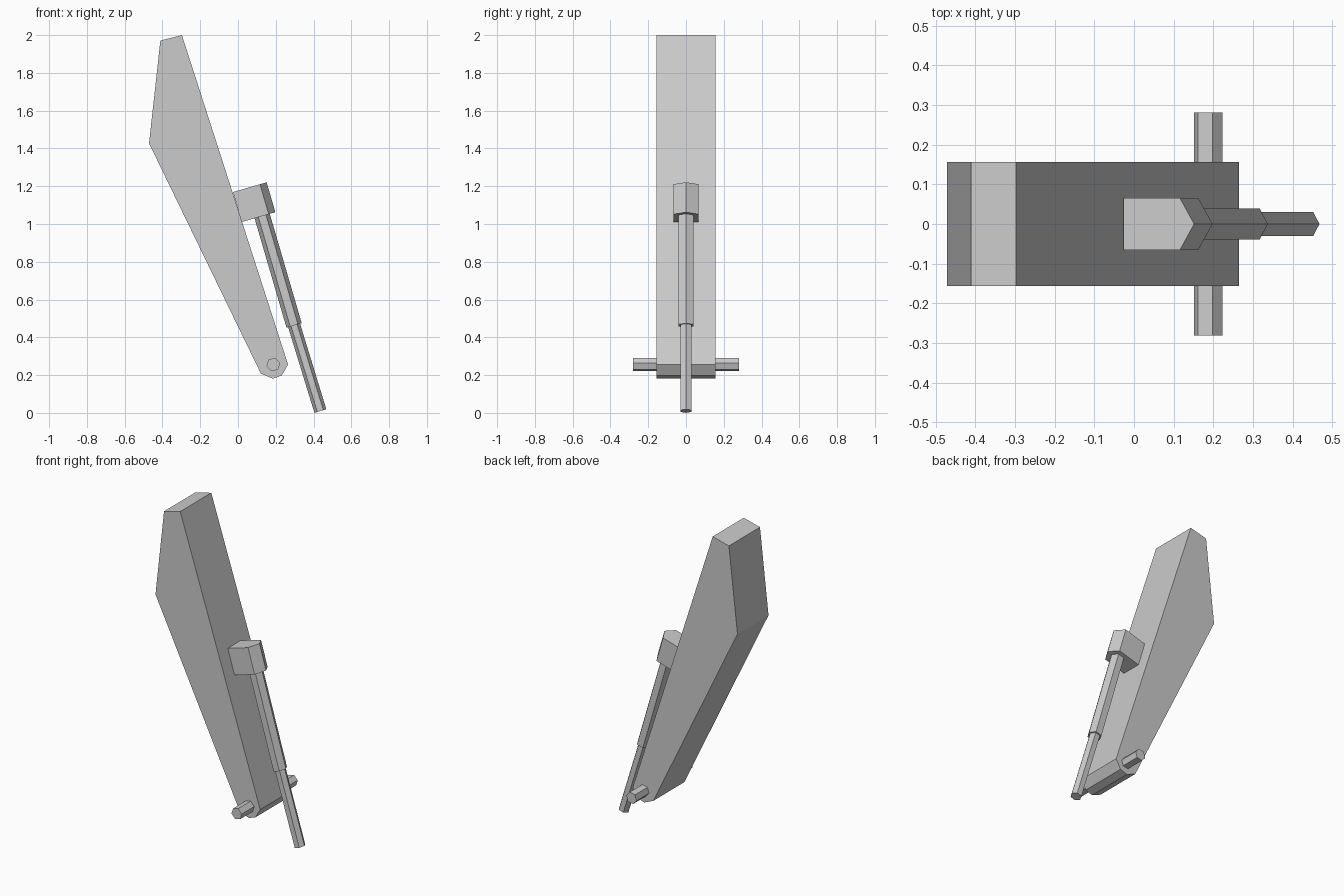
import bpy, bmesh
from math import cos, sin, pi, radians
from mathutils import Vector

if "Cube" in bpy.data.objects:
    bpy.data.objects.remove(bpy.data.objects["Cube"])


def prism(name, profile, u, v, start, end):
    """Extrude a 2D profile (on axes u, v) from start to end."""
    bm = bmesh.new()
    start, end = Vector(start), Vector(end)
    u, v = Vector(u), Vector(v)
    face = bm.faces.new([bm.verts.new(start + u * a + v * b) for a, b in profile])
    ext = bmesh.ops.extrude_face_region(bm, geom=[face], use_keep_orig=True)
    moved = [g for g in ext["geom"] if isinstance(g, bmesh.types.BMVert)]
    bmesh.ops.translate(bm, verts=moved, vec=end - start)
    bmesh.ops.recalc_face_normals(bm, faces=bm.faces)
    mesh = bpy.data.meshes.new(name)
    bm.to_mesh(mesh)
    bm.free()
    obj = bpy.data.objects.new(name, mesh)
    bpy.context.collection.objects.link(obj)
    return obj


def hexagon(ru, rv, turn=0):
    return [(ru * cos(i * pi / 3 + turn), rv * sin(i * pi / 3 + turn)) for i in range(6)]


X, Y, Z = (1, 0, 0), (0, 1, 0), (0, 0, 1)

# Tapered arm with rounded lower end
arm = [(-0.411, 1.971), (-0.297, 2.0), (0.265, 0.256), (0.232, 0.198),
       (0.185, 0.181), (0.121, 0.208), (-0.471, 1.427)]
prism("arm", arm, X, Z, (0, -0.156, 0), (0, 0.156, 0))

# Pivot pin through the lower end
prism("pivot_pin", hexagon(0.037, 0.037, radians(13)), X, Z,
      (0.187, -0.281, 0.256), (0.187, 0.281, 0.256))

# Bracket on the arm's front edge, pointed outwards
tilt = radians(16.3)
across = Vector((cos(tilt), 0, sin(tilt)))
down = Vector((sin(tilt), 0, -cos(tilt)))
top = Vector((-0.026, 0, 1.169))
bracket = [(0, -0.065), (0.148, -0.065), (0.185, 0), (0.148, 0.065), (0, 0.065)]
prism("piston_bracket", bracket, across, Y, top, top + down * 0.165)

# Telescoping piston: wide sleeve and thin rod
joints = [(0.114, 0, 1.09), (0.297, 0, 0.463), (0.436, 0, 0.01)]
for name, a, b, ru, rv in (("piston_sleeve", joints[0], joints[1], 0.042, 0.0445),
                           ("piston_rod", joints[1], joints[2], 0.033, 0.0345)):
    axis = (Vector(b) - Vector(a)).normalized()
    prism(name, hexagon(ru, rv), Vector((-axis.z, 0, axis.x)), Y, a, b)
